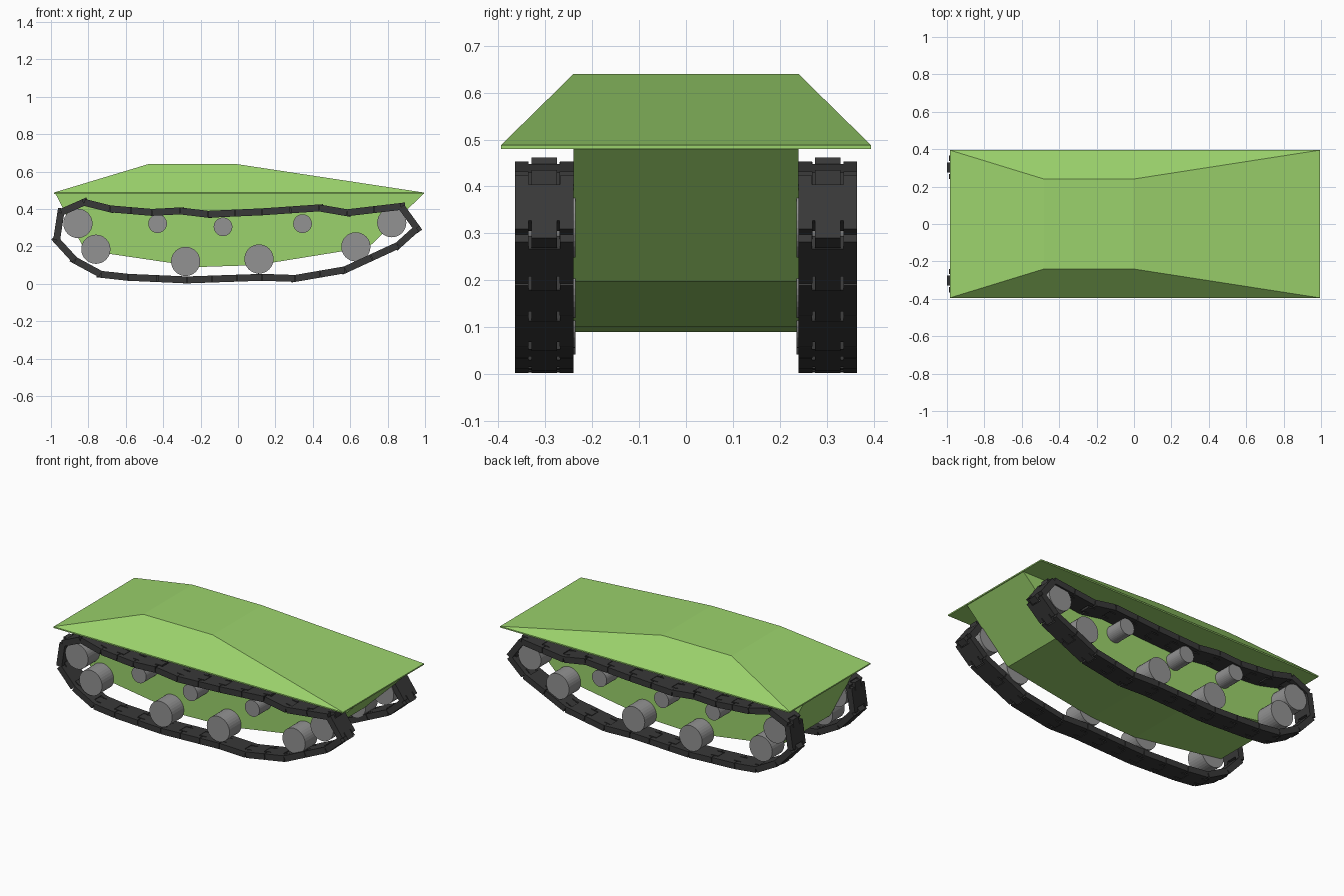
import bpy, bmesh, math
from mathutils import Vector, Matrix

if "Cube" in bpy.data.objects:
    bpy.data.objects.remove(bpy.data.objects["Cube"])


def material(name, rgb):
    m = bpy.data.materials.new(name)
    m.diffuse_color = (*rgb, 1)
    m.use_nodes = True
    m.node_tree.nodes["Principled BSDF"].inputs["Base Color"].default_value = m.diffuse_color
    return m


GREEN = material("hull_green", (0.33, 0.65, 0.15))
GREY = material("wheel_grey", (0.29, 0.29, 0.29))
DARK = material("track_dark", (0.04, 0.04, 0.04))


def finish(name, bm, mat):
    bmesh.ops.recalc_face_normals(bm, faces=bm.faces)
    me = bpy.data.meshes.new(name)
    bm.to_mesh(me)
    bm.free()
    me.materials.append(mat)
    ob = bpy.data.objects.new(name, me)
    bpy.context.collection.objects.link(ob)
    return ob


def extrude_outline(bm, points, offset):
    """Close an outline into a face and extrude it into a solid."""
    face = bm.faces.new([bm.verts.new(p) for p in points])
    new = bmesh.ops.extrude_face_region(bm, geom=[face], use_keep_orig=True)["geom"]
    verts = [g for g in new if isinstance(g, bmesh.types.BMVert)]
    bmesh.ops.translate(bm, verts=verts, vec=offset)


# Upper hull: thin rim with a sloped deck rising to a flat roof
def ring(x0, x1, y, z):
    return [(x0, -y, z), (x1, -y, z), (x1, y, z), (x0, y, z)]


bm = bmesh.new()
levels = [ring(-0.985, 0.995, 0.395, 0.48),
          ring(-0.985, 0.995, 0.395, 0.488),
          ring(-0.48, -0.005, 0.24, 0.64)]
rings = [[bm.verts.new(p) for p in lv] for lv in levels]
for low, high in zip(rings, rings[1:]):
    for i in range(4):
        j = (i + 1) % 4
        bm.faces.new((low[i], low[j], high[j], high[i]))
bm.faces.new(rings[0])
bm.faces.new(rings[-1])
finish("upper_hull", bm, GREEN)

# Lower hull: boat-shaped side profile between the tracks
profile = [(-0.975, 0.48), (-0.82, 0.18), (-0.21, 0.09), (0.1, 0.1),
           (0.70, 0.197), (0.99, 0.48)]
bm = bmesh.new()
extrude_outline(bm, [(x, -0.24, z) for x, z in profile], (0, 0.48, 0))
finish("lower_hull", bm, GREEN)

# Wheels: x, z, radius
wheels = [(-0.856, 0.323, 0.078), (-0.76, 0.185, 0.078), (-0.28, 0.12, 0.078),
          (0.112, 0.133, 0.078), (0.63, 0.198, 0.078), (0.822, 0.327, 0.078),
          (-0.43, 0.322, 0.05), (-0.08, 0.305, 0.05), (0.345, 0.322, 0.05)]

# Track centreline, clockwise seen from the front
path = [(-0.97, 0.233), (-0.947, 0.382), (-0.824, 0.436), (-0.684, 0.401),
        (-0.46, 0.382), (-0.31, 0.39), (-0.16, 0.372), (0.128, 0.385),
        (0.433, 0.406), (0.583, 0.38), (0.872, 0.414), (0.957, 0.297),
        (0.856, 0.206), (0.572, 0.075), (0.305, 0.029), (0.128, 0.035),
        (-0.273, 0.021), (-0.588, 0.035), (-0.733, 0.051), (-0.872, 0.126)]
WIDTH, THICK, LINK = 0.125, 0.037, 0.145


def add_link(bm, a, b, y):
    """One track plate from a to b, with a tab in front and a notch behind."""
    along = (b - a).normalized()
    normal = Vector((-along.z, 0, along.x))
    length, w = (b - a).length, WIDTH / 2
    outline = [(0.002, -w), (length - 0.002, -w), (length - 0.002, -0.033),
               (length - 0.024, -0.033), (length - 0.024, -0.027),
               (length + 0.022, -0.027), (length + 0.022, 0.027),
               (length - 0.024, 0.027), (length - 0.024, 0.033),
               (length - 0.002, 0.033), (length - 0.002, w),
               (0.002, w), (0.002, 0.034), (0.025, 0.034),
               (0.025, -0.034), (0.002, -0.034)]
    base = a - normal * THICK / 2
    extrude_outline(bm, [base + along * s + Vector((0, y + t, 0)) for s, t in outline],
                    normal * THICK)


for side, sign in (("front", -1), ("back", 1)):
    for n, (x, z, r) in enumerate(wheels):
        bm = bmesh.new()
        place = Matrix.Translation((x, sign * 0.295, z)) @ Matrix.Rotation(math.pi / 2, 4, 'X')
        bmesh.ops.create_cone(bm, cap_ends=True, segments=32, radius1=r, radius2=r,
                              depth=0.118, matrix=place)
        kind = "road_wheel" if r > 0.06 else "return_roller"
        finish(f"{side}_{kind}_{n + 1}", bm, GREY)

    bm = bmesh.new()
    pts = [Vector((x, 0, z)) for x, z in path]
    for p, q in zip(pts, pts[1:] + pts[:1]):
        count = max(1, round((q - p).length / LINK))
        for k in range(count):
            add_link(bm, p.lerp(q, k / count), p.lerp(q, (k + 1) / count), sign * 0.3025)
    finish(f"{side}_track", bm, DARK)
